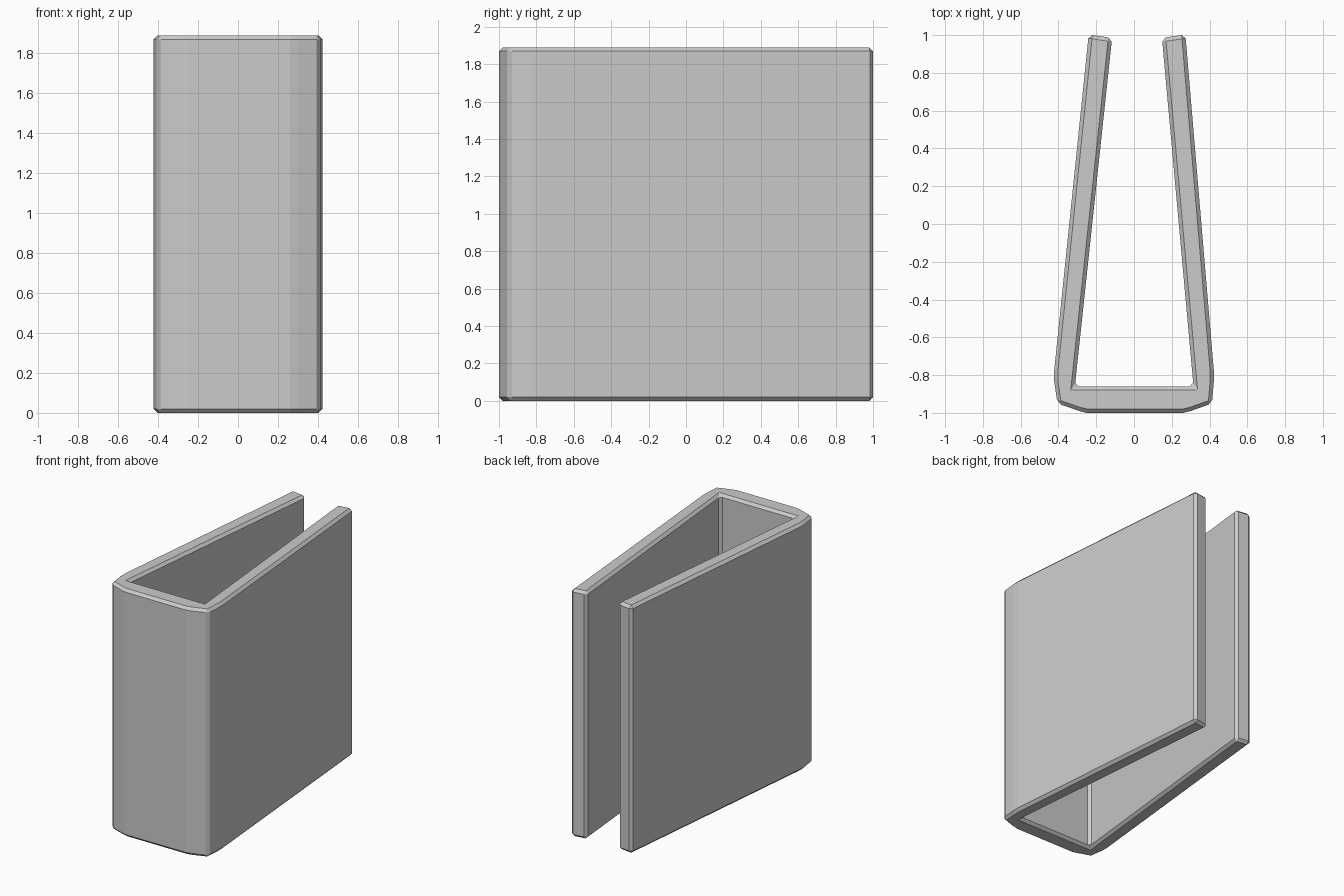
import bpy, bmesh

if "Cube" in bpy.data.objects:
    bpy.data.objects.remove(bpy.data.objects["Cube"])

HEIGHT = 1.89

# plan outline of the folded clip: outside going round, then inside back
outer = [(-0.24, 1.003), (-0.423, -0.78), (-0.423, -0.83), (-0.405, -0.95),
         (-0.29, -0.99), (-0.25, -1.0), (0.26, -1.0), (0.30, -0.99),
         (0.413, -0.95), (0.423, -0.83), (0.423, -0.78), (0.272, 1.003)]
inner = [(0.148, 0.985), (0.315, -0.86), (-0.313, -0.86), (-0.116, 0.985)]

# extrude the outline upwards
bm = bmesh.new()
base = bm.faces.new([bm.verts.new((x, y, 0)) for x, y in outer + inner])
top = bmesh.ops.extrude_face_region(bm, geom=[base], use_keep_orig=True)
bmesh.ops.translate(bm, vec=(0, 0, HEIGHT),
                    verts=[g for g in top["geom"] if isinstance(g, bmesh.types.BMVert)])
bmesh.ops.recalc_face_normals(bm, faces=bm.faces)

# chamfer rims, tips and main corners
bm.normal_update()
edges = [e for e in bm.edges if e.calc_face_angle(0) > 0.7]
bmesh.ops.bevel(bm, geom=edges, offset=0.02, segments=1, profile=0.5,
                affect='EDGES', clamp_overlap=True)
bmesh.ops.recalc_face_normals(bm, faces=bm.faces)

mesh = bpy.data.meshes.new("folded_clip")
bm.to_mesh(mesh)
bm.free()
clip = bpy.data.objects.new("folded_clip", mesh)
bpy.context.collection.objects.link(clip)
